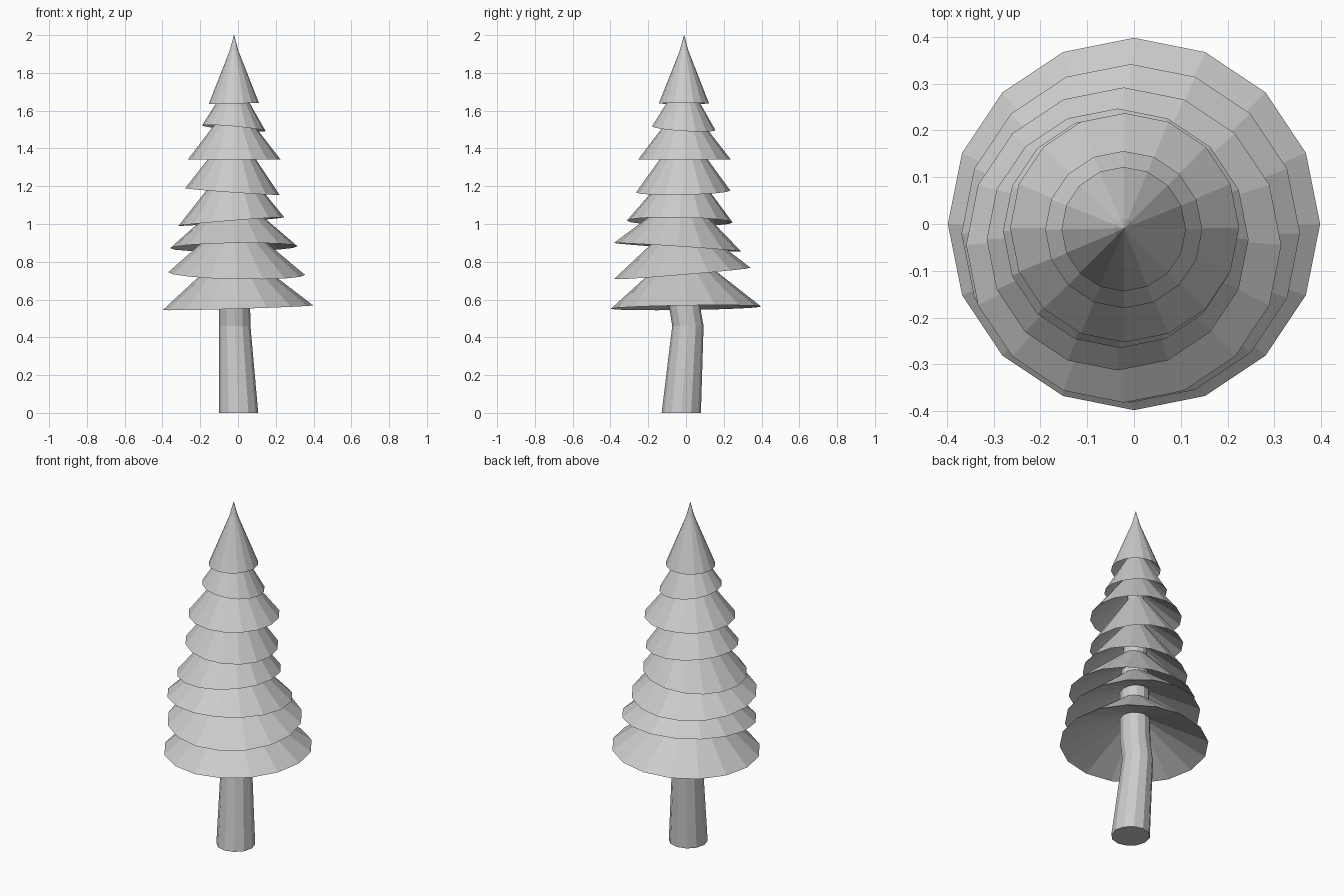
import bpy, bmesh, math
from mathutils import Vector

if "Cube" in bpy.data.objects:
    bpy.data.objects.remove(bpy.data.objects["Cube"])


def loft(name, rings, sides, cap_start=False, cap_end=False, closed=False):
    """Skin rings of (centre, radius, tilt_x, tilt_y) into one faceted mesh."""
    bm = bmesh.new()
    loops = []
    for c, r, tx, ty in rings:
        loop = []
        for i in range(sides):
            a = 2 * math.pi * i / sides
            dx, dy = r * math.cos(a), r * math.sin(a)
            loop.append(bm.verts.new(Vector(c) + Vector((dx, dy, tx * dx + ty * dy))))
        loops.append(loop)
    pairs = list(zip(loops, loops[1:]))
    if closed:
        pairs.append((loops[-1], loops[0]))
    for lo, hi in pairs:
        for i in range(sides):
            j = (i + 1) % sides
            bm.faces.new((lo[i], lo[j], hi[j], hi[i]))
    if cap_start:
        bm.faces.new(loops[0][::-1])
    if cap_end:
        bm.faces.new(loops[-1])
    bmesh.ops.recalc_face_normals(bm, faces=bm.faces)
    mesh = bpy.data.meshes.new(name)
    bm.to_mesh(mesh)
    bm.free()
    bpy.context.collection.objects.link(bpy.data.objects.new(name, mesh))


# Bent, tapering trunk: x, y, z, radius
TRUNK = [(0.003, -0.025, 0, 0.104), (-0.017, 0.01, 0.46, 0.083),
         (-0.018, -0.01, 0.58, 0.082), (-0.02, -0.02, 0.9, 0.078),
         (-0.025, -0.02, 1.2, 0.06), (-0.022, -0.012, 1.5, 0.042),
         (-0.021, -0.01, 1.78, 0.022)]
loft("trunk", [((x, y, z), r, 0, 0) for x, y, z, r in TRUNK], 12, True, True)


def trunk_at(z):
    for a, b in zip(TRUNK, TRUNK[1:]):
        if z <= b[2]:
            t = (z - a[2]) / (b[2] - a[2])
            return tuple(p + (q - p) * t for p, q in zip(a, b))
    return TRUNK[-1]


# Branch tiers: rim x, y, z, rim radius, x tilt, y tilt, top z, underside z
TIERS = [(0, 0, 0.557, 0.398, 0.031, 0.015, 0.83, 0.72),
         (-0.007, -0.02, 0.738, 0.362, -0.02, 0.083, 0.99, 0.89),
         (-0.022, -0.045, 0.877, 0.337, 0.015, -0.067, 1.12, 1.02),
         (-0.035, -0.033, 1.013, 0.28, 0.08, -0.018, 1.30, 1.17),
         (-0.03, -0.015, 1.172, 0.25, -0.07, 0.02, 1.46, 1.33),
         (-0.02, -0.008, 1.342, 0.245, 0, 0, 1.62, 1.49),
         (-0.022, -0.012, 1.507, 0.168, -0.09, -0.06, 1.75, 1.63)]
for n, (x, y, z, r, tx, ty, top, under) in enumerate(TIERS, 1):
    ux, uy, _, ur = trunk_at(under)
    ox, oy, _, tr = trunk_at(top)
    loft(f"branch_tier_{n}", [((ux, uy, under), ur * 0.93, tx, ty),
                              ((x, y, z), r, tx, ty),
                              ((ox, oy, top), tr * 0.93, tx, ty)], 16, closed=True)

# Pointed crown with a thin spike at the tip
loft("crown", [((-0.021, -0.01, 1.75), 0.022, 0, 0),
               ((-0.022, -0.011, 1.638), 0.133, 0.02, 0),
               ((-0.021, -0.01, 1.92), 0.022, 0, 0),
               ((-0.021, -0.01, 2.0), 0.001, 0, 0)], 16, True, True)
